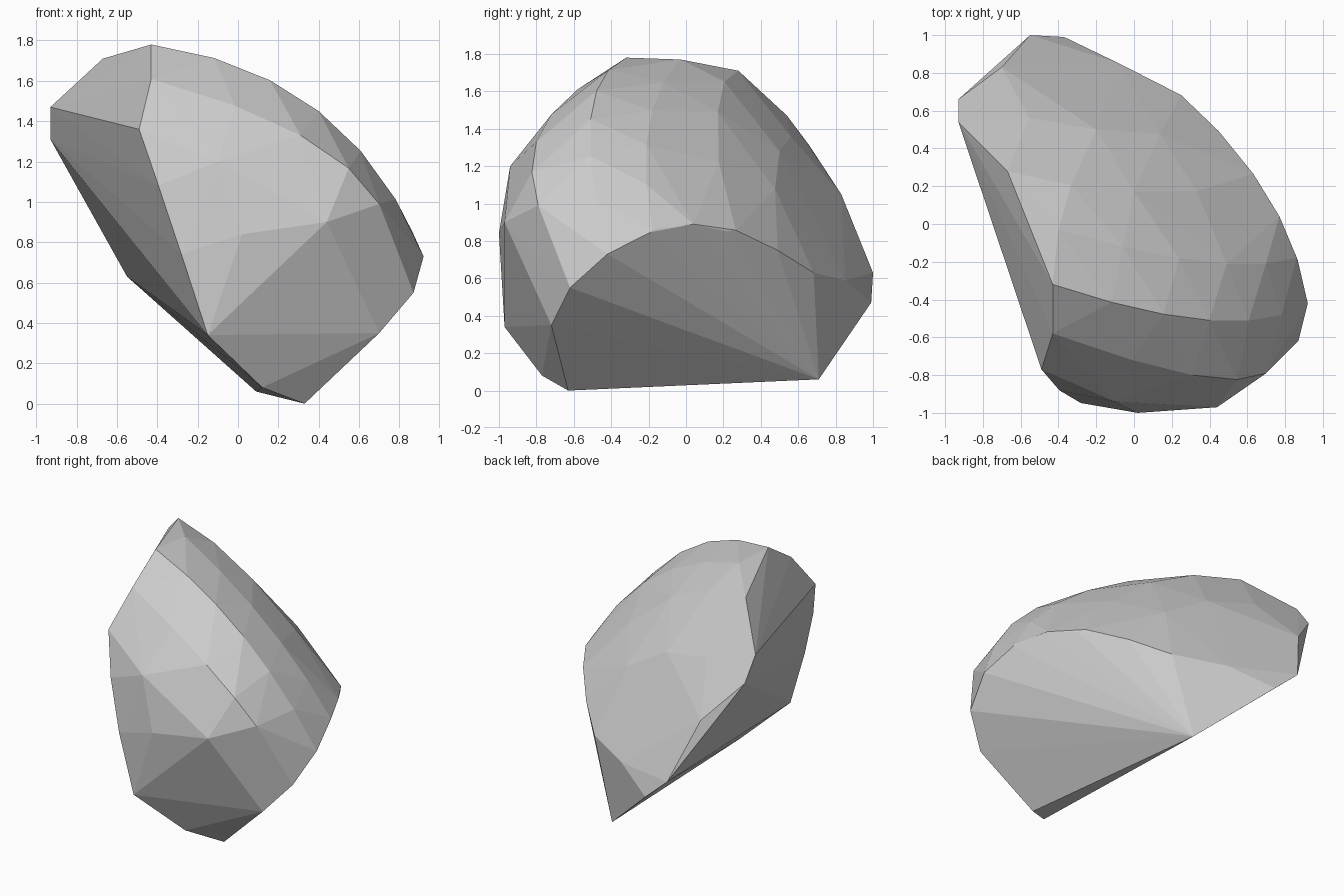
import bpy, bmesh
from mathutils import Vector

if "Cube" in bpy.data.objects:
    bpy.data.objects.remove(bpy.data.objects["Cube"])


def arc(a, b, c, n):
    """n + 1 points on the parabola through three points."""
    a, b, c = Vector(a), Vector(b), Vector(c)
    ts = [i / n for i in range(n + 1)]
    return [a * (1 - t) * (1 - 2 * t) + b * 4 * t * (1 - t) + c * t * (2 * t - 1) for t in ts]


# sharp corners: upper left chip, base edge and back left rim
points = [Vector(p) for p in (
    (-.93, .54, 1.47), (-.67, .28, 1.71), (-.43, -.58, 1.61),
    (.12, -.77, .08), (.33, -.63, 0), (.7, -.72, .35), (.87, -.62, .55), (.09, .71, .06),
    (-.7, .83, 1.05), (-.55, 1, .63), (-.37, .99, .47), (.02, -1, .84),
)]

# front ridges and belly
points += arc((-.43, -.32, 1.78), (.4, -.51, 1.45), (.92, -.42, .73), 6)
points += arc((-.43, -.58, 1.61), (.31, -.8, 1.33), (.7, -.79, .99), 4)
points += arc((-.49, -.77, 1.36), (-.1, -.94, 1.2), (.44, -.97, .9), 2)
points += arc((-.49, -.77, 1.36), (-.34, -.92, .92), (-.15, -.97, .34), 3)
# rim above the underside cut
points += arc((.92, -.42, .73), (.77, .04, .89), (.45, .49, .75), 4)
# back slope, from the crest outward
points += arc((-.4, -.03, 1.77), (.37, -.2, 1.41), (.86, -.18, .86), 5)
points += arc((-.67, .28, 1.71), (0, .17, 1.49), (.66, .22, .85), 4)
points += arc((-.93, .66, 1.31), (-.2, .5, 1.28), (.45, .49, .75), 4)
points += arc((-.55, 1, .63), (.1, .77, .6), (.45, .49, .75), 3)

# faceted boulder: a convex hull wrapped around all contours
bm = bmesh.new()
for p in points:
    bm.verts.new(p)
bmesh.ops.remove_doubles(bm, verts=bm.verts[:], dist=.001)
bmesh.ops.convex_hull(bm, input=bm.verts[:])
inner = [v for v in bm.verts if not v.link_faces]
bmesh.ops.delete(bm, geom=inner, context='VERTS')
bmesh.ops.recalc_face_normals(bm, faces=bm.faces[:])

mesh = bpy.data.meshes.new("boulder")
bm.to_mesh(mesh)
bm.free()
boulder = bpy.data.objects.new("boulder", mesh)
bpy.context.collection.objects.link(boulder)
